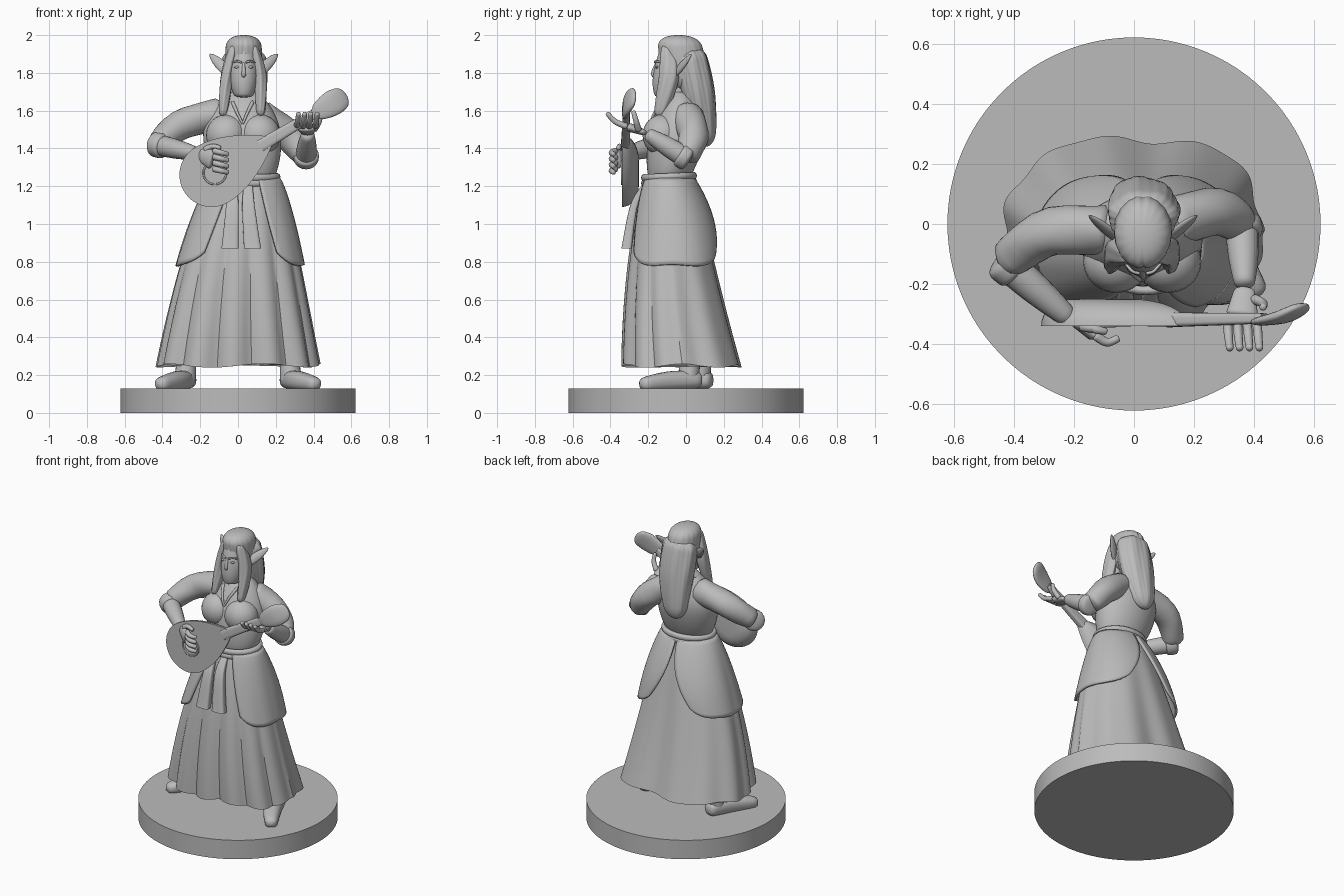
import bpy, bmesh
from math import sin, cos, pi, sqrt, exp, radians
from mathutils import Vector

cube = bpy.data.objects.get("Cube")
if cube:
    bpy.data.objects.remove(cube)

grey = bpy.data.materials.new("plain grey")
grey.use_nodes = True
grey.diffuse_color = (.5, .5, .5, 1)
grey.node_tree.nodes["Principled BSDF"].inputs["Base Color"].default_value = grey.diffuse_color

X, Y, Z = Vector((1, 0, 0)), Vector((0, 1, 0)), Vector((0, 0, 1))
SIDES = (("left", 1), ("right", -1))


def lerp(start, stop, t):
    return start + (stop - start) * t


def spline(points, t):
    """Smooth curve through the points, t from 0 to 1."""
    points = [Vector(p) for p in points]
    last = len(points) - 1
    s = min(max(t, 0) * last, last - .0001)
    i = int(s)
    f = s - i
    a, b, c, d = (points[min(max(i + k, 0), last)] for k in (-1, 0, 1, 2))
    return b + f * (c - a + f * (2 * a - 5 * b + 4 * c - d + f * (3 * (b - c) + d - a))) / 2


def finish(obj, name, angle):
    obj.name = name
    obj.data.materials.append(grey)
    bpy.ops.object.select_all(action='DESELECT')
    obj.select_set(True)
    bpy.context.view_layer.objects.active = obj
    bpy.ops.object.shade_smooth_by_angle(angle=radians(angle))
    return obj


def surface(name, point, columns, rows, closed=True, angle=50):
    """Grid surface from point(u, v); closed ones wrap in u and get end caps."""
    bm = bmesh.new()
    span = columns if closed else columns - 1
    grid = [[bm.verts.new(point(i / span, j / (rows - 1))) for i in range(columns)] for j in range(rows)]
    for low, high in zip(grid, grid[1:]):
        for i in range(span):
            k = (i + 1) % columns
            bm.faces.new((low[i], low[k], high[k], high[i]))
    if closed:
        bm.faces.new(grid[0])
        bm.faces.new(grid[-1])
    bmesh.ops.recalc_face_normals(bm, faces=bm.faces)
    mesh = bpy.data.meshes.new(name)
    bm.to_mesh(mesh)
    bm.free()
    obj = bpy.data.objects.new(name, mesh)
    bpy.context.collection.objects.link(obj)
    return finish(obj, name, angle)


def oval(angle, power):
    c, s = cos(angle), sin(angle)
    k = (abs(c) ** power + abs(s) ** power) ** (-1 / power)
    return c * k, s * k


def sweep(name, path, start, stop, bulge=0, ratio=1, up=Z, level=False, end=.1, power=2, fold=None, detail=20):
    """Tapered tube along a path; level keeps its rings horizontal."""
    def point(u, v):
        v = (1 - cos(pi * v)) / 2
        angle = 2 * pi * u
        size = lerp(start, stop, v) + bulge * sin(pi * v)
        if end:
            edge = min(v, 1 - v, end) / end
            size *= max(sqrt(max(0, 1 - (1 - edge) ** 2)), .02)
        if fold:
            size *= 1 + fold(angle, v)
        side, normal = X, Y
        if not level:
            tangent = (spline(path, v + .01) - spline(path, v - .01)).normalized()
            side = tangent.cross(up).normalized()
            normal = side.cross(tangent)
        c, s = oval(angle, power)
        return spline(path, v) + size * (side * c + normal * s * ratio)
    return surface(name, point, detail, max(16, detail // 2))


def ball(name, centre, width, depth, height):
    bpy.ops.mesh.primitive_uv_sphere_add(segments=24, ring_count=12, radius=1, location=centre)
    obj = bpy.context.object
    obj.scale = width, depth, height
    return finish(obj, name, 60)


def band(name, centre, radius, thickness, ratio=1, tilt=0):
    bpy.ops.mesh.primitive_torus_add(location=centre, rotation=(tilt, 0, 0), major_radius=radius,
                                     minor_radius=thickness, major_segments=40, minor_segments=10)
    obj = bpy.context.object
    obj.scale.y = ratio
    return finish(obj, name, 60)


# Round stand
def stand(u, v):
    x, y = oval(2 * pi * u, 2)
    return .623 * x, .623 * y, .13 * v


surface("stand", stand, 96, 2)


# Pleated skirt, flaring from waist to hem, sharper folds at the front
def skirt_point(angle, t, offset=0, pleat=1):
    flare = t ** .7
    c, s = oval(angle, 2 + .6 * t)
    front = max(0, -s) ** .5
    sharp = abs(sin(7 * angle + .4)) - .6
    soft = cos(6 * angle + 1) / 2 + cos(11 * angle) / 3
    offset += pleat * t * lerp(.02 * soft, .045 * sharp, front)
    return Vector((.04 * (1 - t) ** 2 + c * (lerp(.16, .425, flare) + offset),
                   lerp(-.09, -.02, t * t) + s * (lerp(.115, .305, flare) + offset),
                   1.25 - t + .01 * t * cos(5 * angle)))


surface("skirt", lambda u, v: skirt_point(2 * pi * u, v), 140, 26, angle=35)

# Overskirt panels, split at front and back, fuller over the seat
for label, mirror in SIDES:
    def panel(u, v):
        angle = radians(lerp(14 * v - 68, 88 - 24 * v * v, u))
        hem = .46 - .07 * abs(2 * u - 1) ** 5
        full = .008 + .01 * v + .035 * max(0, sin(angle)) * sin(pi * v * .8)
        return skirt_point(angle if mirror > 0 else pi - angle, hem * v + .01, full, .2)
    cloth = surface(label + "_overskirt_panel", panel, 30, 20, closed=False)
    thick = cloth.modifiers.new("thickness", 'SOLIDIFY')
    thick.thickness = .014
    thick.offset = 0

# Belt rolls and hanging sash ends
for z in (1.22, 1.25):
    band("belt_roll", (.04, -.09, z), .165, .02, ratio=.8, tilt=.04)
for x in (-.03, .055):
    sweep("sash_end", [(x, -.21, 1.22), (x, -.275, 1.1), (x * 1.4, -.315, .87)], .02, .046,
          ratio=.6, level=True, end=0, power=5, detail=32)

# Bodice, bust, neck and collar
sweep("bodice", [(.04, -.09, 1.24), (.02, -.045, 1.5), (.03, -.03, 1.7)], .145, .06, bulge=.1,
      ratio=.72, level=True, end=0, detail=48)
sweep("neck", [(.03, -.03, 1.6), (.03, -.05, 1.78)], .06, .045, level=True, end=0)
for x in (-.06, .115):
    ball("bust", (x, -.125, 1.47), .11, .105, .11)
band("collar", (.02, -.04, 1.66), .085, .014, ratio=.9, tilt=.25)
for x in (-.03, .08):
    sweep("neckline", [(x, -.115, 1.65), (x / 2 + .01, -.165, 1.59), (.025, -.19, 1.53)], .01, .006, up=X)


# Head and face, offset slightly to the left of the stand centre
def at(x, y, z):
    return Vector((x + .03, y, z))


sweep("head", [at(0, -.11, 1.67), at(0, -.08, 1.8), at(0, -.05, 1.98)], .042, .05, bulge=.033,
      ratio=1.17, level=True, end=.07, detail=40)
sweep("nose", [at(0, -.155, 1.855), at(0, -.175, 1.795), at(0, -.155, 1.782)], .006, .012, bulge=.002, up=X)
for z in (1.735, 1.748):
    ball("lip", at(0, -.162, z), .022, .01, .007)
ball("chin", at(0, -.145, 1.69), .024, .02, .02)

for label, mirror in SIDES:
    ball(label + "_eye", at(mirror * .033, -.152, 1.83), .017, .01, .007)
    sweep(label + "_brow", [at(mirror * .01, -.165, 1.855), at(mirror * .035, -.158, 1.862),
                            at(mirror * .06, -.13, 1.855)], .006, .005)
    sweep(label + "_ear", [at(mirror * .07, -.06, 1.79), at(mirror * .18, .03, 1.9)], .02, .004,
          bulge=.016, ratio=.5, up=Y)
    sweep(label + "_front_lock", [at(mirror * .05, -.1, 1.95), at(mirror * .088, -.09, 1.78),
                                  at(mirror * .1 - .01, -.14, 1.57)], .018, .018, bulge=.016, ratio=1.5, level=True,
          fold=lambda angle, v: .06 * cos(6 * angle + 5 * v), detail=36)


# Hair: parted crown and long strands down the back
def parting(angle, v):
    return cos(18 * angle) / 150 - exp(-(cos(angle) * 14) ** 2) / 20


def strands(angle, v):
    return .03 * cos(7 * angle + 4 * v) + .01 * cos(23 * angle)


sweep("hair_crown", [at(0, .02, 1.7), at(0, -.02, 1.88), at(0, -.04, 2)], .09, .085, bulge=.01,
      ratio=1.25, level=True, end=.3, fold=parting, detail=90)
sweep("hair_fall", [at(0, .01, 1.93), at(0, .065, 1.68), at(-.03, .11, 1.41)], .085, .04, bulge=.025,
      ratio=1.3, up=X, end=.18, fold=strands, detail=90)


# Arms: puffed sleeve, rolled cuff and bare forearm
def arm(label, shoulder, middle, elbow, wrist, up):
    sweep(label + "_sleeve", [shoulder, middle, elbow], .08, .06, bulge=.01, up=up,
          fold=lambda angle, v: .03 * cos(3 * angle + 14 * v), detail=32)
    sweep(label + "_cuff", [lerp(elbow, wrist, -.1), lerp(elbow, wrist, .2)], .062, .062, bulge=.006, end=.3)
    sweep(label + "_forearm", [elbow, lerp(elbow, wrist, .5), wrist], .055, .03, bulge=.008)


# Hands: flat palm, four curled fingers and a thumb
def hand(label, wrist, knuckle, tip, thumb, spread, curl):
    sweep(label + "_palm", [wrist, knuckle], .03, .058, ratio=.45, up=spread.cross(knuckle - wrist), end=.2)
    for i in range(4):
        shift = spread * (i - 1.5)
        sweep(label + "_finger", [knuckle + shift, lerp(knuckle, tip, .5) + shift + curl, tip + shift],
              .017, .012, up=spread)
    base = lerp(wrist, knuckle, .4) - spread
    sweep(label + "_thumb", [base, lerp(base, thumb, .5) - spread / 2, thumb], .018, .011, up=spread.cross(curl))


right_wrist = Vector((-.21, -.32, 1.37))
left_wrist = Vector((.37, -.21, 1.48))
arm("right", Vector((-.07, -.02, 1.59)), Vector((-.29, -.03, 1.53)), Vector((-.43, -.13, 1.42)), right_wrist, Z)
arm("left", Vector((.1, 0, 1.59)), Vector((.265, .04, 1.47)), Vector((.36, 0, 1.35)), left_wrist, Y)
hand("right", right_wrist, knuckle=Vector((-.13, -.37, 1.34)), tip=Vector((-.05, -.38, 1.32)),
     thumb=Vector((-.09, -.36, 1.4)), spread=-.032 * Z, curl=-.02 * Y)
hand("left", left_wrist, knuckle=Vector((.36, -.31, 1.515)), tip=Vector((.37, -.42, 1.59)),
     thumb=Vector((.43, -.28, 1.6)), spread=-.033 * X, curl=-.01 * (Y + Z))

# Lute: teardrop body with a bowl back, rosette, neck and tilted peg head
lute_centre = Vector((-.14, -.34, 1.26))
lute_axis = Vector((.86, 0, .51))
lute_across = lute_axis.cross(Y)


def on_lute(along, depth=0, across=0):
    return lute_centre + lute_axis * along + Y * depth + lute_across * across


def lute_body(u, v):
    c, s = oval(2 * pi * u, 2)
    shrink = cos(1.2 * v)
    along = c * (.37 if c > 0 else .17)
    return on_lute(along * shrink, .09 * sin(pi * v / 2), .17 * s * (1 - max(0, c) ** 2 / 2) * shrink)


surface("lute_body", lute_body, 72, 9)
band("lute_rosette", on_lute(.02), .06, .005, tilt=pi / 2)
sweep("lute_neck", [on_lute(.3, .02), on_lute(.67, .025)], .036, .024, ratio=.7, up=Y, end=0, power=4, detail=32)
sweep("lute_head", [on_lute(.62, .01), on_lute(.74, .03), on_lute(.83, .07)], .025, .04, bulge=.035,
      ratio=.3, up=Y, power=2.5, end=.2, detail=32)

# Shoes and ankles
for label, mirror in SIDES:
    step = -.03 * mirror
    sweep(label + "_shoe", [(mirror * .26, .11 + step, .175), (mirror * .32, -.05 + step, .17),
                            (mirror * .42, -.21 + step, .15)], .045, .032, bulge=.018, ratio=.9, power=2.5)
    sweep(label + "_ankle", [(mirror * .28, .04 + step, .17), (mirror * .27, .06 + step, .32)], .058, .05,
          level=True, end=0)
